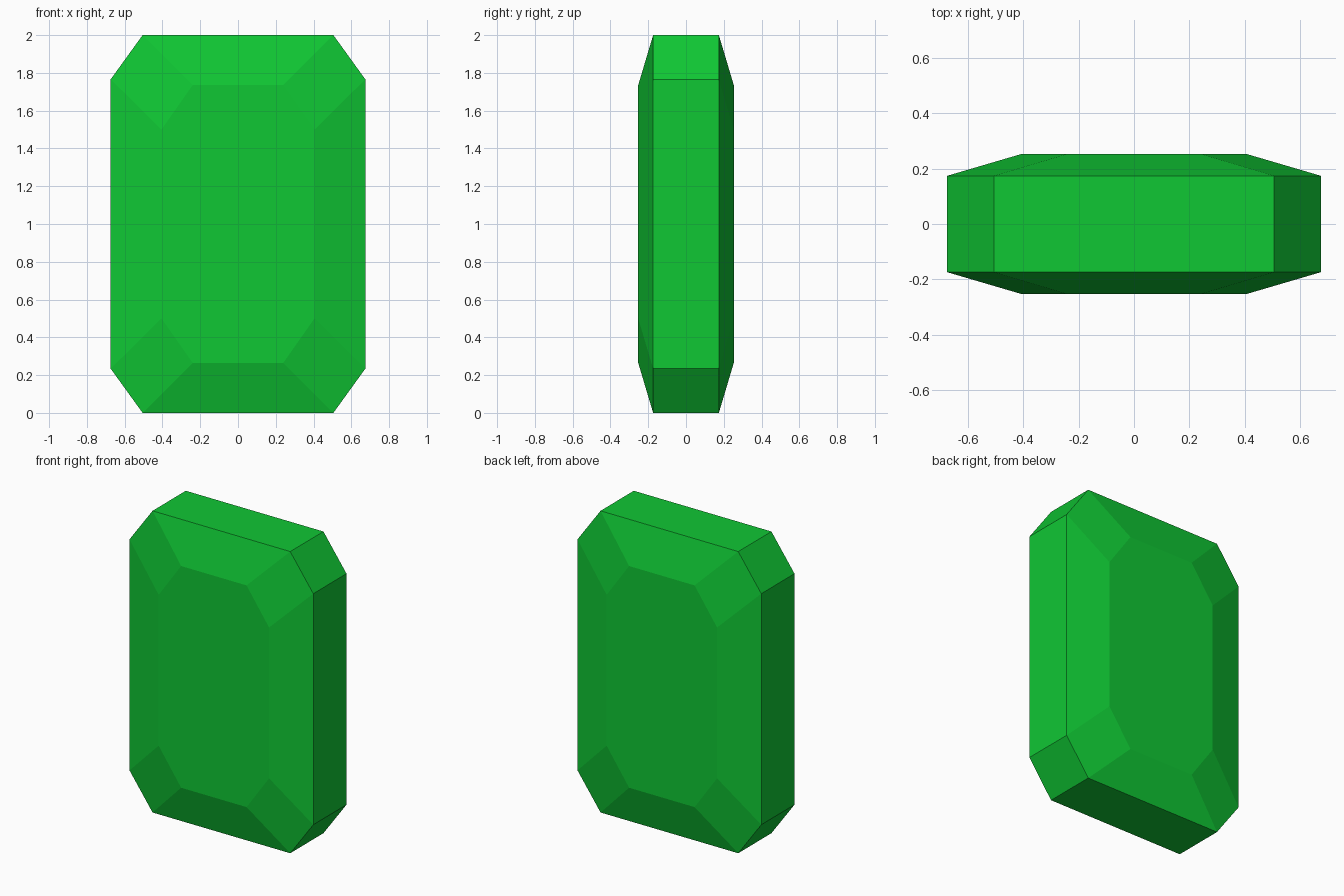
import bpy, bmesh

if "Cube" in bpy.data.objects:
    bpy.data.objects.remove(bpy.data.objects["Cube"])

green = bpy.data.materials.new("gem_green")
green.diffuse_color = (0.005, 0.57, 0.034, 1)
green.use_nodes = True
green.node_tree.nodes["Principled BSDF"].inputs["Base Color"].default_value = green.diffuse_color


def octagon(bm, y, x_end, x_side, z_end, z_side):
    """Cut-corner rectangle in the xz plane, centred at z = 1."""
    quarter = [(x_side, z_side), (x_end, z_end)]
    pts = quarter + [(-x, z) for x, z in reversed(quarter)]
    pts += [(-x, -z) for x, z in pts]
    return [bm.verts.new((x, y, 1 + z)) for x, z in pts]


# Emerald-cut gem: small front table, two girdle rings, small back table
girdle = (0.505, 0.674, 1.0, 0.766)
table = (0.24, 0.405, 0.735, 0.5)
bm = bmesh.new()
rings = [octagon(bm, y, *size) for y, size in
         ((-0.253, table), (-0.174, girdle), (0.174, girdle), (0.253, table))]
for a, b in zip(rings, rings[1:]):
    for i in range(8):
        j = (i + 1) % 8
        bm.faces.new((a[i], a[j], b[j], b[i]))
bm.faces.new(rings[0])
bm.faces.new(rings[-1])
bmesh.ops.recalc_face_normals(bm, faces=bm.faces)

mesh = bpy.data.meshes.new("gem")
bm.to_mesh(mesh)
bm.free()
mesh.materials.append(green)
bpy.context.collection.objects.link(bpy.data.objects.new("gem", mesh))
